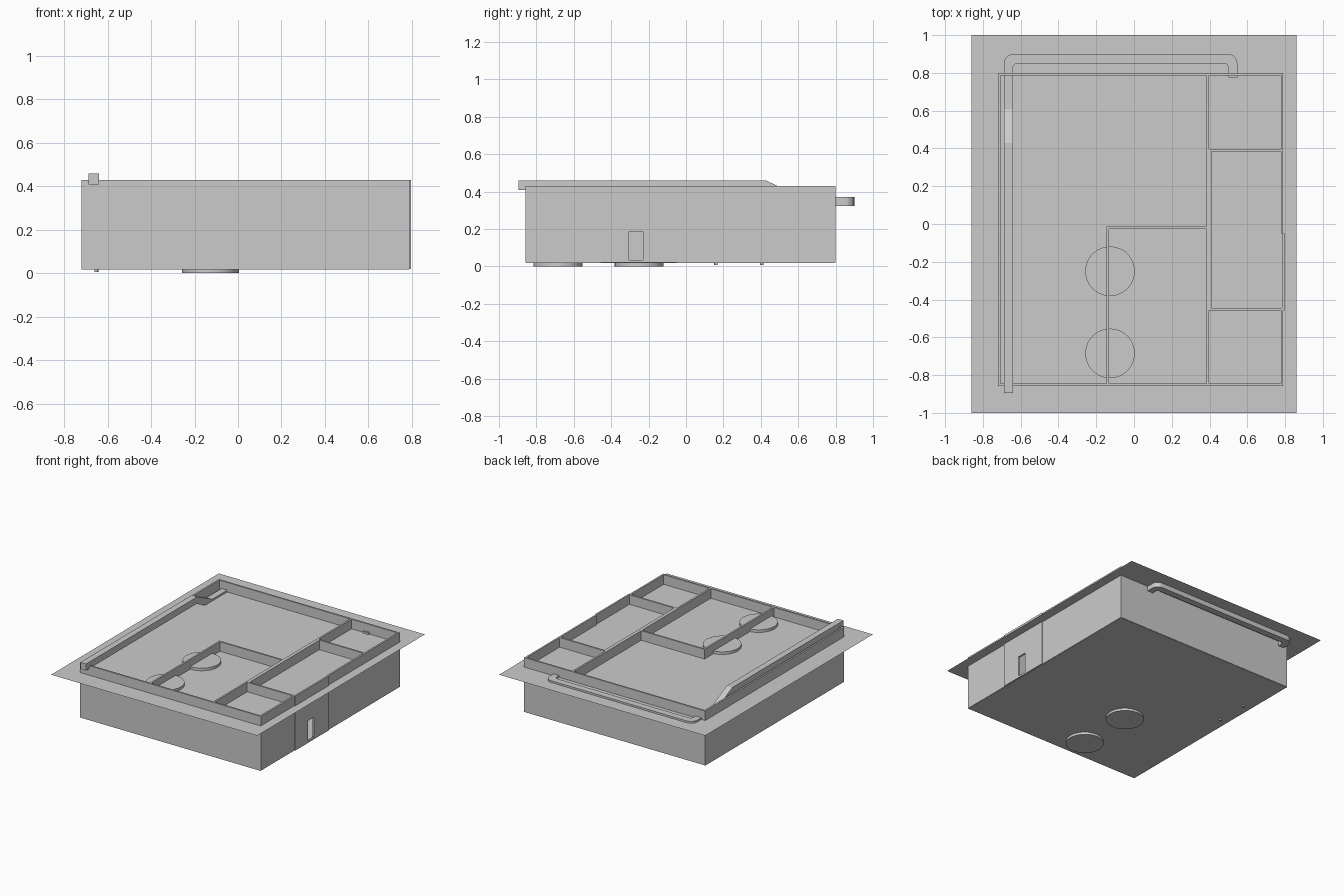
import bpy, bmesh
from math import sin, cos, pi
from mathutils import Vector

if "Cube" in bpy.data.objects:
    bpy.data.objects.remove(bpy.data.objects["Cube"])


def finish(name, bm):
    bmesh.ops.recalc_face_normals(bm, faces=bm.faces)
    me = bpy.data.meshes.new(name)
    bm.to_mesh(me)
    bm.free()
    ob = bpy.data.objects.new(name, me)
    bpy.context.collection.objects.link(ob)
    return ob


def boxes(name, items):
    """One object made of axis-aligned boxes (x0, x1, y0, y1, z0, z1)."""
    bm = bmesh.new()
    for x0, x1, y0, y1, z0, z1 in items:
        vs = bmesh.ops.create_cube(bm, size=1)["verts"]
        for v in vs:
            v.co = Vector((x0 + (v.co.x + .5) * (x1 - x0),
                           y0 + (v.co.y + .5) * (y1 - y0),
                           z0 + (v.co.z + .5) * (z1 - z0)))
    return finish(name, bm)


def prism(name, pts, depth):
    """Closed outline extruded along the depth vector."""
    bm = bmesh.new()
    f = bm.faces.new([bm.verts.new(p) for p in pts])
    r = bmesh.ops.extrude_face_region(bm, geom=[f])
    bmesh.ops.translate(bm, vec=depth,
                        verts=[g for g in r["geom"] if isinstance(g, bmesh.types.BMVert)])
    return finish(name, bm)


def cylinder(name, x, y, r, z0, z1, n):
    bm = bmesh.new()
    bmesh.ops.create_cone(bm, cap_ends=True, segments=n, radius1=r, radius2=r, depth=z1 - z0)
    bmesh.ops.translate(bm, verts=bm.verts, vec=(x, y, (z0 + z1) / 2))
    ob = finish(name, bm)
    for p in ob.data.polygons:
        p.use_smooth = len(p.vertices) == 4
    return ob


def arc(cx, cy, r, a0, a1, z, n=5):
    return [(cx + r * cos(a0 + (a1 - a0) * i / n),
             cy + r * sin(a0 + (a1 - a0) * i / n), z) for i in range(n + 1)]


B, T, W = .02, .43, .013     # wall bottom, top, thickness

# Level sheet cutting through the building
bm = bmesh.new()
bm.faces.new([bm.verts.new(p) for p in
              ((-.86, -1, .358), (.86, -1, .358), (.86, 1, .358), (-.86, 1, .358))])
finish("level_sheet", bm)

# Floor slab
boxes("floor", [(-.72, .787, -.856, .797, .018, .024)])

# Outer walls
boxes("outer_walls", [
    (-.72, .79, -.857, -.857 + W, B, T),
    (-.72, .79, .787, .80, B, T),
    (-.72, -.72 + W, -.857, .80, B, T),
    (.777, .79, -.857, -.45, B, T),
    (.777, .79, -.05, .80, B, T)])

# Right wall bay with a narrow window opening
boxes("window_wall", [
    (.783, .796, -.457, -.305, B, T),
    (.783, .796, -.23, -.05, B, T),
    (.783, .796, -.305, -.23, B, .035),
    (.783, .796, -.305, -.23, .187, T)])

# Inner partitions
boxes("partitions", [
    (.384, .397, -.85, -.445, B, T),
    (.384, .397, .385, .79, B, T),
    (.397, .41, -.457, .397, B, T),
    (.384, .398, -.445, .385, B, T),
    (.384, .785, .384, .397, B, T),
    (.384, .79, -.457, -.444, B, T),
    (-.145, .39, -.027, -.014, B, T),
    (-.145, -.132, -.85, -.014, B, T)])

# Round columns
for i, y in enumerate((-.25, -.685)):
    cylinder(f"round_column_{i + 1}", -.127, y, .131, 0, .378, 48)

# Small pipe ends below the floor
for i, y in enumerate((.16, .405)):
    cylinder(f"pipe_{i + 1}", -.652, y, .009, .006, .1, 12)

# Duct running along the left wall and stepping down
side = [(-.895, .458), (.43, .458), (.61, .372), (.80, .372),
        (.80, .322), (.60, .322), (.42, .408), (-.895, .408)]
prism("duct_straight", [(-.688, y, z) for y, z in side], (.047, 0, 0))

# Duct looping behind the back wall and returning through it
z = .322
outline = ([(-.688, .795, z)] + arc(-.638, .85, .05, pi, pi / 2, z)
           + arc(.497, .85, .05, pi / 2, 0, z) + [(.547, .775, z), (.50, .775, z)]
           + arc(.475, .825, .025, 0, pi / 2, z)
           + arc(-.616, .825, .025, pi / 2, pi, z) + [(-.641, .795, z)])
prism("duct_loop", outline, (0, 0, .05))
